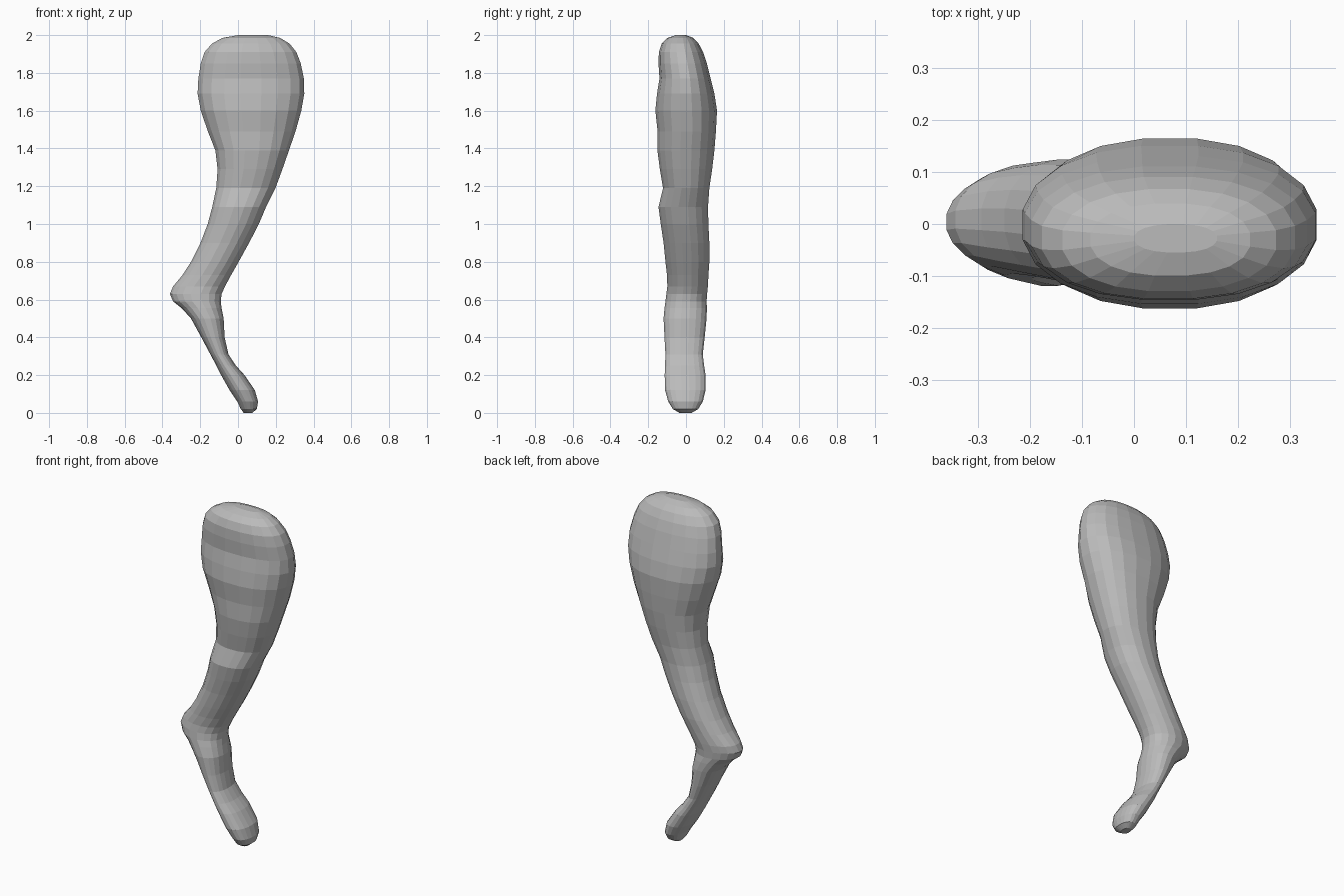
import bpy, bmesh, math

# Horizontal sections of the leg: z, x left, x right, y front, y back
SECTIONS = [
    (0.00, 0.03, 0.075, -0.035, 0.03), (0.02, 0.015, 0.10, -0.07, 0.065),
    (0.06, -0.005, 0.107, -0.095, 0.09), (0.12, -0.045, 0.09, -0.112, 0.105),
    (0.20, -0.09, 0.035, -0.114, 0.105), (0.25, -0.115, -0.01, -0.112, 0.097),
    (0.31, -0.147, -0.05, -0.11, 0.09), (0.40, -0.195, -0.07, -0.115, 0.10),
    (0.50, -0.25, -0.075, -0.12, 0.11), (0.555, -0.30, -0.086, -0.115, 0.112),
    (0.59, -0.345, -0.09, -0.11, 0.11), (0.63, -0.362, -0.085, -0.105, 0.113),
    (0.67, -0.345, -0.067, -0.10, 0.117), (0.73, -0.295, -0.035, -0.102, 0.12),
    (0.80, -0.25, 0.005, -0.11, 0.125), (0.90, -0.20, 0.06, -0.12, 0.125),
    (1.00, -0.162, 0.112, -0.135, 0.12), (1.09, -0.138, 0.15, -0.147, 0.118),
    (1.19, -0.117, 0.20, -0.123, 0.125), (1.29, -0.11, 0.237, -0.14, 0.14),
    (1.39, -0.122, 0.272, -0.153, 0.152), (1.49, -0.162, 0.307, -0.152, 0.16),
    (1.60, -0.20, 0.338, -0.164, 0.166), (1.69, -0.217, 0.354, -0.155, 0.152),
    (1.77, -0.213, 0.352, -0.142, 0.132), (1.85, -0.20, 0.335, -0.147, 0.112),
    (1.91, -0.18, 0.312, -0.145, 0.092), (1.955, -0.14, 0.275, -0.13, 0.068),
    (1.985, -0.085, 0.225, -0.10, 0.04), (2.00, 0.0, 0.16, -0.055, 0.0),
]
SIDES = 20


def section(bm, z, x0, x1, y0, y1):
    """Rounded loop; the heel is pinched towards its back point."""
    heel = max(0.0, 1 - abs(z - 0.62) / 0.12)
    ring = []
    for i in range(SIDES):
        a = 2 * math.pi * (i + 0.5) / SIDES
        c, s = math.cos(a), math.sin(a)
        p = 2 / 2.25
        u = math.copysign(abs(c) ** p, c)
        v = math.copysign(abs(s) ** p, s)
        if u < 0:
            v *= 1 - 0.3 * heel * -u
        ring.append(bm.verts.new(((x0 + x1) / 2 + u * (x1 - x0) / 2,
                                  (y0 + y1) / 2 + v * (y1 - y0) / 2, z)))
    return ring


# Leg: one skin lofted from toe to hip
bm = bmesh.new()
rings = [section(bm, *s) for s in SECTIONS]
for a, b in zip(rings, rings[1:]):
    for i in range(SIDES):
        j = (i + 1) % SIDES
        bm.faces.new((a[i], a[j], b[j], b[i]))
bm.faces.new(rings[0][::-1])
bm.faces.new(rings[-1])
bmesh.ops.recalc_face_normals(bm, faces=bm.faces)

mesh = bpy.data.meshes.new("leg")
bm.to_mesh(mesh)
bm.free()
leg = bpy.data.objects.new("leg", mesh)
bpy.context.collection.objects.link(leg)

grey = bpy.data.materials.new("mid grey")
grey.diffuse_color = (0.5, 0.5, 0.5, 1)
mesh.materials.append(grey)
